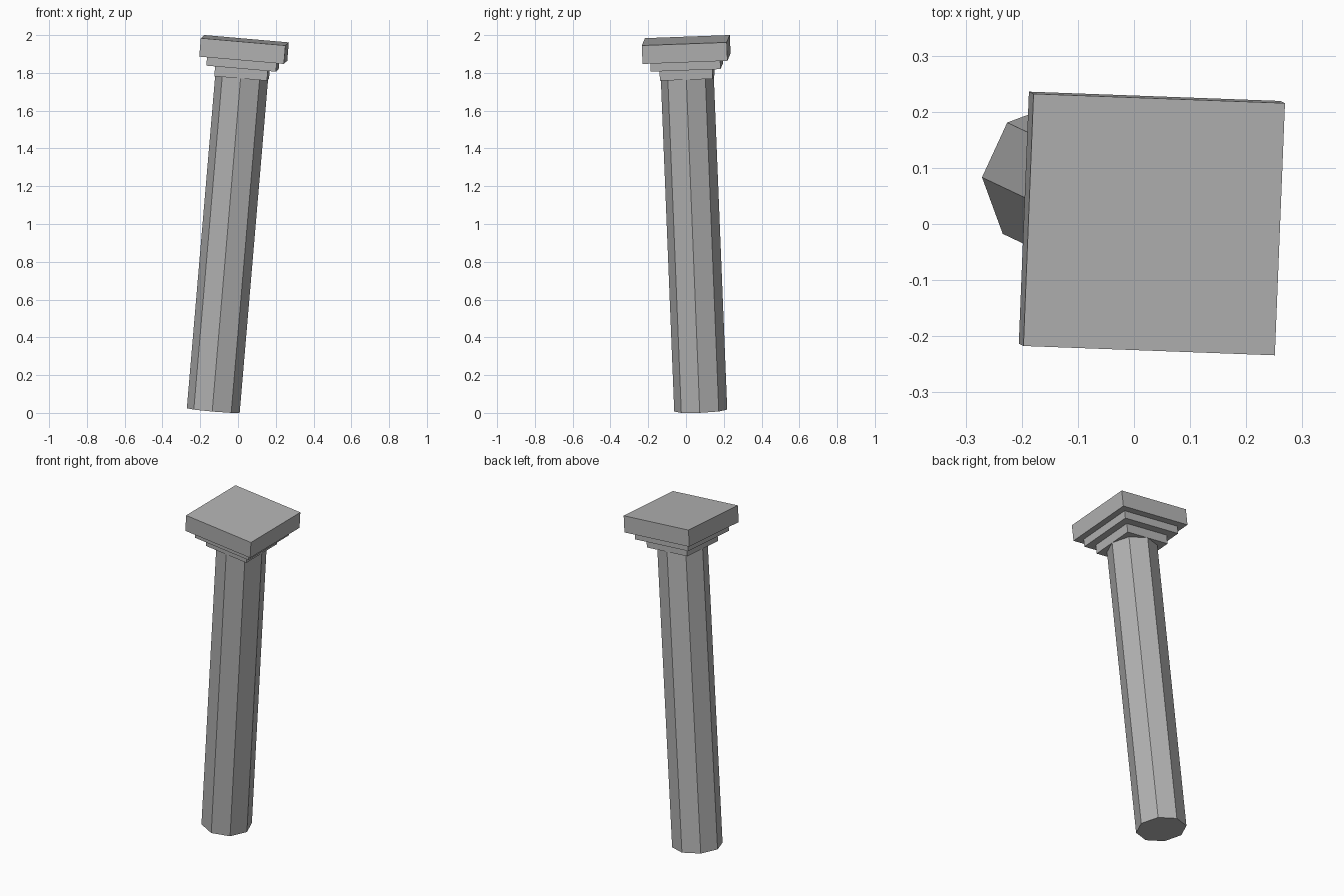
import bpy, bmesh, math
from mathutils import Matrix, Vector

if "Cube" in bpy.data.objects:
    bpy.data.objects.remove(bpy.data.objects["Cube"])

stone = bpy.data.materials.new("grey stone")
stone.diffuse_color = (0.45, 0.45, 0.45, 1)
stone.use_nodes = True
stone.node_tree.nodes["Principled BSDF"].inputs["Base Color"].default_value = stone.diffuse_color

# Leaning frame: column axis, plus a slight twist of the capital
up = Vector((0.167, -0.079, 1.960)).normalized()
x_axis = Vector((0.995, -0.040, 0))
x_axis = (x_axis - up * x_axis.dot(up)).normalized()
y_axis = up.cross(x_axis)
lean = Matrix((x_axis, y_axis, up)).transposed().to_4x4()
lean.translation = (-0.131, 0.078, 0.0123)


def prism(name, sides, radius, z0, z1, turn=0.0):
    """Upright prism in the column's own frame, leaned into place."""
    bm = bmesh.new()
    bmesh.ops.create_cone(bm, cap_ends=True, segments=sides, radius1=radius,
                          radius2=radius, depth=z1 - z0,
                          matrix=Matrix.Translation((0, 0, (z0 + z1) / 2))
                          @ Matrix.Rotation(turn, 4, 'Z'))
    bm.transform(lean)
    mesh = bpy.data.meshes.new(name)
    bm.to_mesh(mesh)
    bm.free()
    mesh.materials.append(stone)
    obj = bpy.data.objects.new(name, mesh)
    bpy.context.collection.objects.link(obj)


# Octagonal shaft
prism("shaft", 8, 0.1405, 0.0, 1.771)

# Stepped square capital, from bottom to top
z = 1.771
for name, size, height in (("capital_lower_step", 0.28, 0.054),
                           ("capital_middle_step", 0.37, 0.046),
                           ("capital_top_slab", 0.45, 0.098)):
    prism(name, 4, size / math.sqrt(2), z, z + height, math.pi / 4)
    z += height
